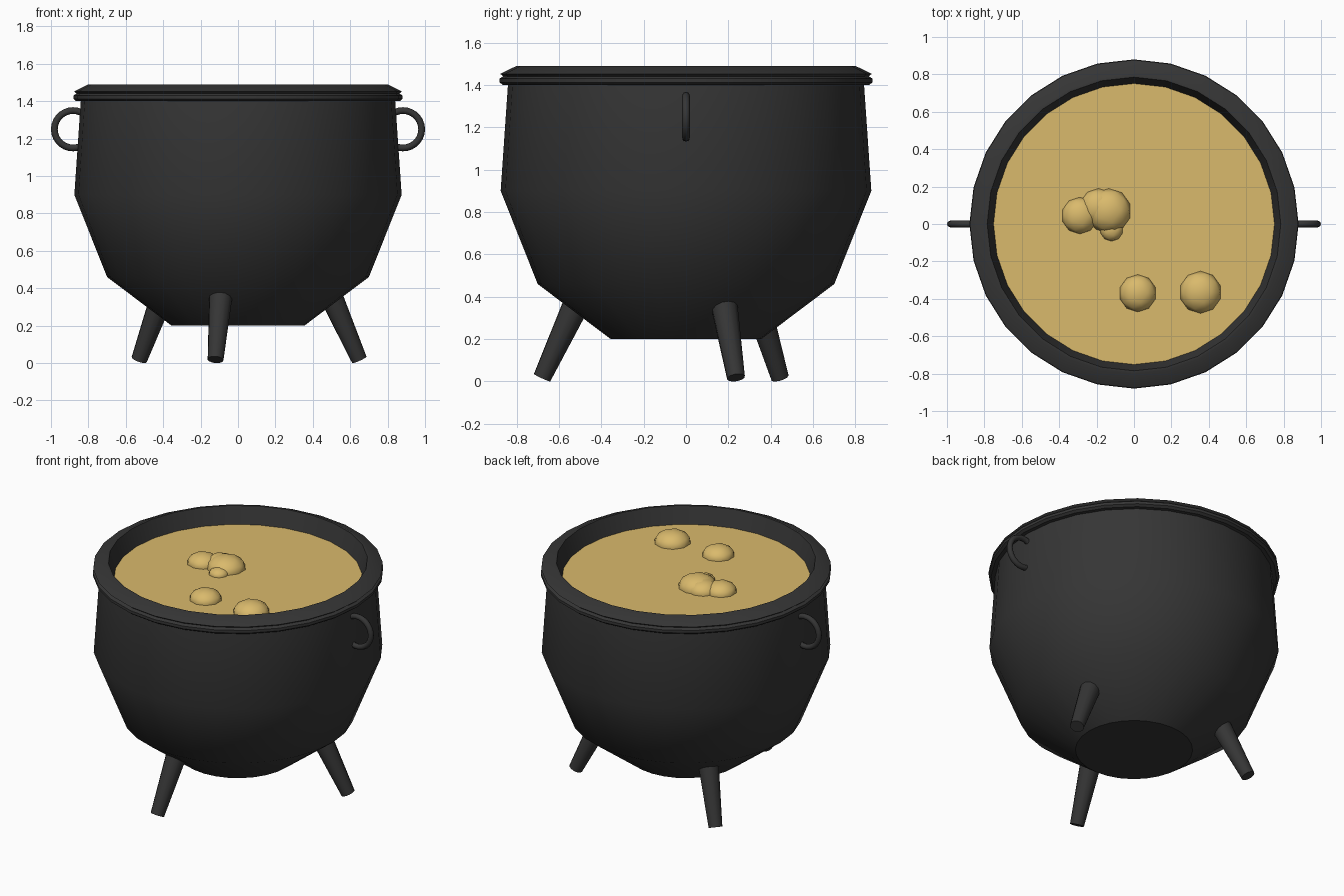
import bpy
import bmesh
from math import cos, sin, pi, radians
from mathutils import Vector, Matrix

cube = bpy.data.objects.get("Cube")
if cube:
    bpy.data.objects.remove(cube, do_unlink=True)

SIDES = 28


def make_material(name, colour, roughness):
    mat = bpy.data.materials.new(name)
    mat.use_nodes = True
    mat.diffuse_color = colour
    shader = mat.node_tree.nodes["Principled BSDF"]
    shader.inputs["Base Color"].default_value = colour
    shader.inputs["Roughness"].default_value = roughness
    return mat


iron = make_material("dark iron", (0.036, 0.036, 0.036, 1), 0.6)
broth = make_material("golden broth", (0.70, 0.49, 0.15, 1), 0.5)


def finish(bm, name, mat, angle=35):
    """Turn a bmesh into a shaded, coloured object."""
    bmesh.ops.recalc_face_normals(bm, faces=bm.faces)
    mesh = bpy.data.meshes.new(name)
    bm.to_mesh(mesh)
    bm.free()
    mesh.materials.append(mat)
    obj = bpy.data.objects.new(name, mesh)
    bpy.context.collection.objects.link(obj)
    bpy.ops.object.select_all(action='DESELECT')
    obj.select_set(True)
    bpy.context.view_layer.objects.active = obj
    bpy.ops.object.shade_smooth_by_angle(angle=radians(angle))
    return obj


def lathe(name, profile, mat, cap_first=False, closed=False):
    """Revolve a (radius, height) profile around z."""
    bm = bmesh.new()
    rings = []
    for r, z in profile:
        rings.append([bm.verts.new((r * cos(2 * pi * i / SIDES), r * sin(2 * pi * i / SIDES), z))
                      for i in range(SIDES)])
    pairs = list(zip(rings, rings[1:]))
    if closed:
        pairs.append((rings[-1], rings[0]))
    for low, high in pairs:
        for i in range(SIDES):
            j = (i + 1) % SIDES
            bm.faces.new((low[i], low[j], high[j], high[i]))
    if cap_first:
        bm.faces.new(rings[0])
    return finish(bm, name, mat)


# Pot body: flat base, flared bowl, slightly tapering wall
lathe("pot_body", [(0.355, 0.2), (0.70, 0.46), (0.875, 0.9), (0.84, 1.41)], iron, cap_first=True)

# Rim: bevelled lip over a thin lower band, with the sloping inner wall
lathe("pot_rim", [(0.83, 1.40), (0.865, 1.40), (0.88, 1.412), (0.88, 1.43), (0.863, 1.441),
                  (0.877, 1.452), (0.80, 1.49), (0.785, 1.49), (0.745, 1.36)], iron, closed=True)

# Liquid surface
lathe("broth_surface", [(0.752, 1.38), (0.74, 1.34)], broth, cap_first=True)

# Bubbles: flattened domes floating on the liquid
bubbles = [(-0.29, 0.045, 0.098), (-0.135, 0.07, 0.12), (-0.19, 0.09, 0.10),
           (-0.12, -0.03, 0.062), (0.02, -0.37, 0.10), (0.355, -0.365, 0.113)]
for n, (x, y, r) in enumerate(bubbles, 1):
    bm = bmesh.new()
    place = Matrix.Translation((x, y, 1.38)) @ Matrix.Diagonal((r, r, r * 0.65, 1))
    bmesh.ops.create_icosphere(bm, subdivisions=2, radius=1, matrix=place)
    finish(bm, f"bubble_{n}", broth, 60)

# Three splayed, tapering legs
for n, degrees in enumerate((20, 140, 260), 1):
    turn = Matrix.Rotation(radians(degrees), 4, 'Z')
    foot = turn @ Vector((0.69, 0, 0.018))
    hip = turn @ Vector((0.50, 0, 0.42))
    axis = hip - foot
    place = Matrix.Translation((foot + hip) / 2) @ axis.to_track_quat('Z', 'Y').to_matrix().to_4x4()
    bm = bmesh.new()
    bmesh.ops.create_cone(bm, cap_ends=True, segments=12, radius1=0.043, radius2=0.067,
                          depth=axis.length, matrix=place)
    finish(bm, f"leg_{n}", iron, 40)

# Ring handles set into the wall on both sides
for side, x in (("left", 0.882), ("right", -0.882)):
    bpy.ops.mesh.primitive_torus_add(location=(x, 0, 1.25), rotation=(pi / 2, 0, 0),
                                     major_radius=0.1, minor_radius=0.018,
                                     major_segments=28, minor_segments=8)
    handle = bpy.context.object
    handle.name = f"{side}_handle"
    handle.data.materials.append(iron)
    bpy.ops.object.shade_smooth_by_angle(angle=radians(60))
